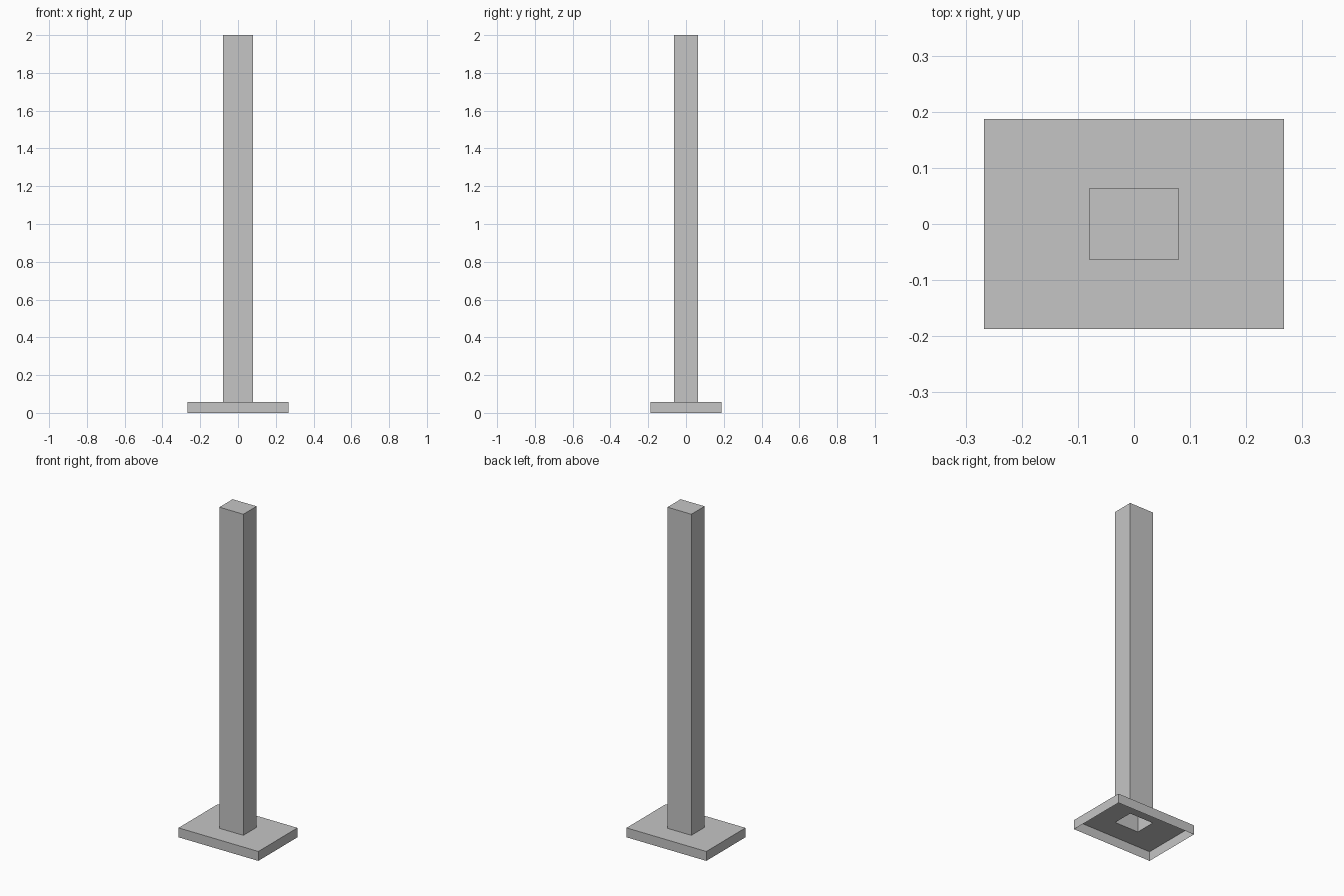
import bpy
import bmesh

if "Cube" in bpy.data.objects:
    bpy.data.objects.remove(bpy.data.objects["Cube"])

BASE_X, BASE_Y, BASE_Z = 0.267, 0.187, 0.057
POST_X, POST_Y, TOP_Z = 0.08, 0.063, 2.0

grey = bpy.data.materials.new("plain grey")
grey.diffuse_color = (0.56, 0.56, 0.56, 1)
grey.use_nodes = True
grey.node_tree.nodes["Principled BSDF"].inputs["Base Color"].default_value = grey.diffuse_color


def ring(bm, x, y, z):
    """Rectangle of four corners, counter-clockwise from above."""
    return [bm.verts.new((sx * x, sy * y, z))
            for sx, sy in ((-1, -1), (1, -1), (1, 1), (-1, 1))]


def bridge(bm, lower, upper):
    """Quads joining two rectangles, facing outward."""
    for i in range(4):
        j = (i + 1) % 4
        bm.faces.new((lower[i], lower[j], upper[j], upper[i]))


def finish(bm, name):
    mesh = bpy.data.meshes.new(name)
    bm.to_mesh(mesh)
    bm.free()
    mesh.materials.append(grey)
    bpy.context.collection.objects.link(bpy.data.objects.new(name, mesh))


# Base plate: thin shell, open underneath, with a hole under the post
bm = bmesh.new()
bottom = ring(bm, BASE_X, BASE_Y, 0)
rim = ring(bm, BASE_X, BASE_Y, BASE_Z)
hole = ring(bm, POST_X, POST_Y, BASE_Z)
bridge(bm, bottom, rim)
bridge(bm, rim, hole)
finish(bm, "base_plate")

# Post: hollow rectangular column, closed at the top only
bm = bmesh.new()
foot = ring(bm, POST_X, POST_Y, BASE_Z)
head = ring(bm, POST_X, POST_Y, TOP_Z)
bridge(bm, foot, head)
bm.faces.new(head)
finish(bm, "post")
